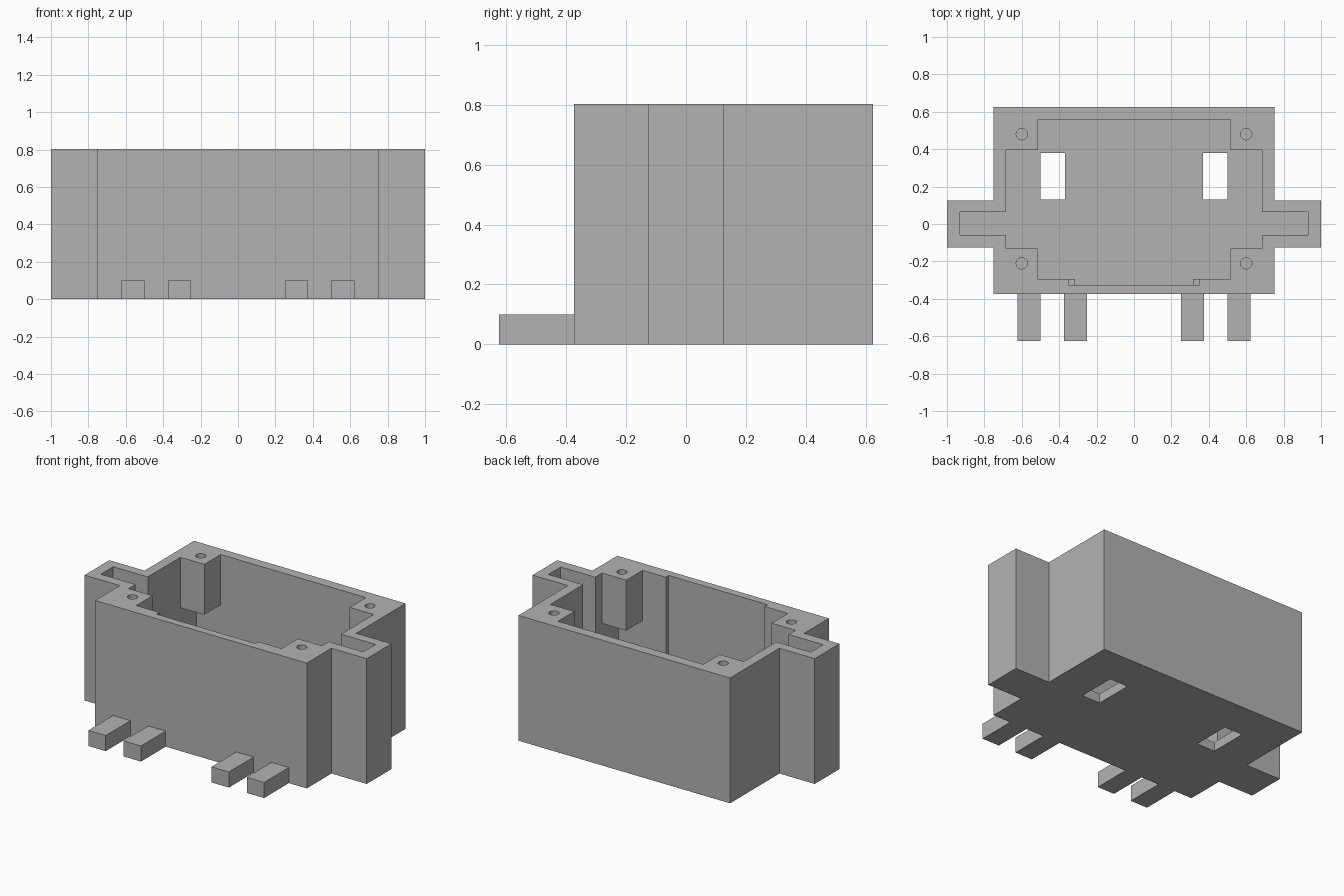
import bpy
import bmesh

if "Cube" in bpy.data.objects:
    bpy.data.objects.remove(bpy.data.objects["Cube"])

HEIGHT, FLOOR, POST_BOTTOM = 0.803, 0.06, 0.48

grey = bpy.data.materials.new("plain grey")
grey.use_nodes = True
grey.diffuse_color = (0.45, 0.45, 0.45, 1)
grey.node_tree.nodes["Principled BSDF"].inputs["Base Color"].default_value = grey.diffuse_color


def prism(name, outline, z0, z1):
    """Extrude a flat outline from z0 up to z1."""
    bm = bmesh.new()
    face = bm.faces.new([bm.verts.new((x, y, z0)) for x, y in outline])
    top = bmesh.ops.extrude_face_region(bm, geom=[face])["geom"]
    verts = [v for v in top if isinstance(v, bmesh.types.BMVert)]
    bmesh.ops.translate(bm, verts=verts, vec=(0, 0, z1 - z0))
    bmesh.ops.recalc_face_normals(bm, faces=bm.faces)
    mesh = bpy.data.meshes.new(name)
    bm.to_mesh(mesh)
    bm.free()
    mesh.materials.append(grey)
    obj = bpy.data.objects.new(name, mesh)
    bpy.context.collection.objects.link(obj)
    return obj


def box(name, x0, x1, y0, y1, z0, z1):
    return prism(name, [(x0, y0), (x1, y0), (x1, y1), (x0, y1)], z0, z1)


def mirrored(half):
    """Close a right-hand half outline with its mirror image."""
    return half + [(-x, y) for x, y in reversed(half)]


def cut(target, cutter):
    """Subtract the cutter from the target and discard it."""
    mod = target.modifiers.new("cut", "BOOLEAN")
    mod.operation = "DIFFERENCE"
    mod.solver = "EXACT"
    mod.object = cutter
    bpy.context.view_layer.objects.active = target
    bpy.ops.object.modifier_apply(modifier=mod.name)
    bpy.data.objects.remove(cutter)


# Outer shell with a narrow ear on each side
housing = prism("housing", mirrored([
    (0.75, -0.375), (0.75, -0.125), (1, -0.125),
    (1, 0.125), (0.75, 0.125), (0.75, 0.625)]), 0, HEIGHT)

# Upper cavity leaves the four corner posts and opens into the ears
cut(housing, prism("upper_cavity", mirrored([
    (0.515, -0.295), (0.515, -0.13), (0.685, -0.13), (0.685, -0.06),
    (0.93, -0.06), (0.93, 0.065), (0.685, 0.065), (0.685, 0.395),
    (0.515, 0.395), (0.515, 0.56)]), FLOOR, 1))

# Lower cavity runs underneath the hanging posts
cut(housing, box("lower_cavity", -0.685, 0.685, -0.295, 0.56, FLOOR, POST_BOTTOM))

# Shallow recess inside the front wall, narrower near the floor
cut(housing, box("front_recess", -0.35, 0.35, -0.325, -0.2, 0.12, 1))
cut(housing, box("recess_foot", -0.315, 0.315, -0.325, -0.2, FLOOR, 0.2))

for side in (-1, 1):
    # Rectangular openings through the floor
    cut(housing, box("floor_opening", side * 0.37, side * 0.5, 0.13, 0.38, -0.1, 0.1))

    # Screw holes down into the posts
    for y in (-0.21, 0.48):
        bpy.ops.mesh.primitive_cylinder_add(
            vertices=24, radius=0.03, depth=0.5, location=(side * 0.6, y, HEIGHT))
        cut(housing, bpy.context.object)

    # Paired pegs at the foot of the front wall
    label = "left" if side > 0 else "right"
    for place, inner in (("inner", 0.25), ("outer", 0.5)):
        box(f"{label}_{place}_peg", side * inner, side * (inner + 0.123),
            -0.625, -0.375, 0, 0.1)
